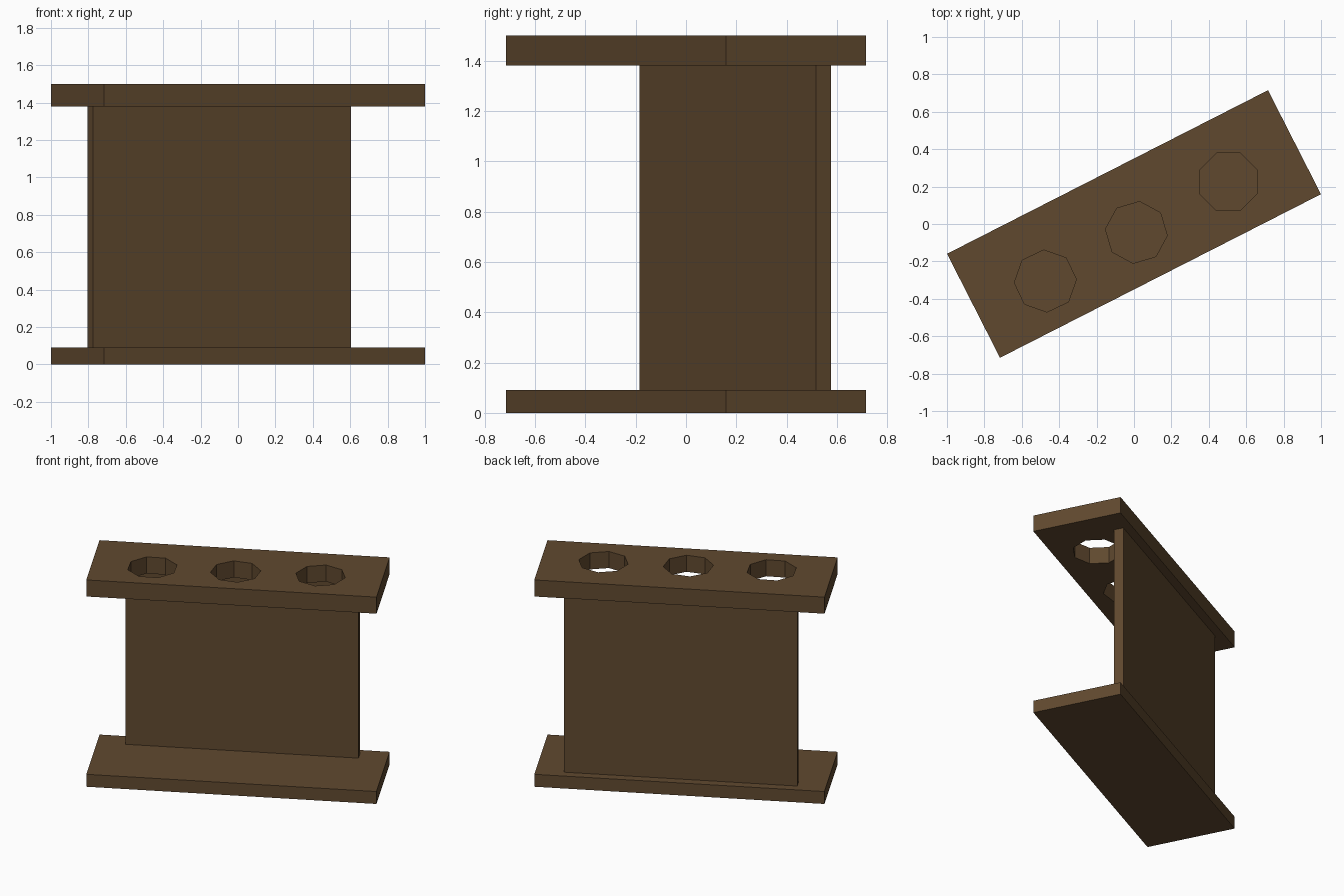
import bpy, math
from mathutils import Matrix

if "Cube" in bpy.data.objects:
    bpy.data.objects.remove(bpy.data.objects["Cube"])

ANGLE = math.radians(27.0)

brown = bpy.data.materials.new("dark brown wood")
brown.diffuse_color = (0.117, 0.066, 0.028, 1)
brown.use_nodes = True
brown.node_tree.nodes["Principled BSDF"].inputs["Base Color"].default_value = brown.diffuse_color


def board(name, length, width, z0, z1, offset=0.0):
    """Box turned by ANGLE, shifted sideways by offset."""
    bpy.ops.mesh.primitive_cube_add(size=1)
    ob = bpy.context.object
    ob.name = name
    ob.data.transform(Matrix.Rotation(ANGLE, 4, 'Z')
                      @ Matrix.Translation((0, offset, (z0 + z1) / 2))
                      @ Matrix.Diagonal((length, width, z1 - z0, 1)))
    ob.data.materials.append(brown)
    return ob


# Base, back panel and top shelf
board("base", 1.926, 0.624, 0.0, 0.09)
board("back_panel", 1.548, 0.066, 0.09, 1.38, 0.219)
top = board("top_shelf", 1.926, 0.624, 1.38, 1.5)

# Eight-sided holes through the top shelf: x, y, angle of first corner
for i, (x, y, a) in enumerate([(0.505, 0.225, 22.5),
                               (0.0125, -0.045, 39.0),
                               (-0.474, -0.305, 3.0)]):
    bpy.ops.mesh.primitive_cylinder_add(vertices=8, radius=0.166, depth=0.4)
    cutter = bpy.context.object
    cutter.name = f"hole_cutter_{i + 1}"
    # the primitive's first corner sits on +y
    cutter.data.transform(Matrix.Translation((x, y, 1.44))
                          @ Matrix.Rotation(math.radians(a - 90), 4, 'Z'))
    cutter.data.materials.append(brown)
    cutter.hide_render = True
    cutter.hide_set(True)
    mod = top.modifiers.new(f"hole_{i + 1}", 'BOOLEAN')
    mod.operation = 'DIFFERENCE'
    mod.solver = 'EXACT'
    mod.object = cutter
